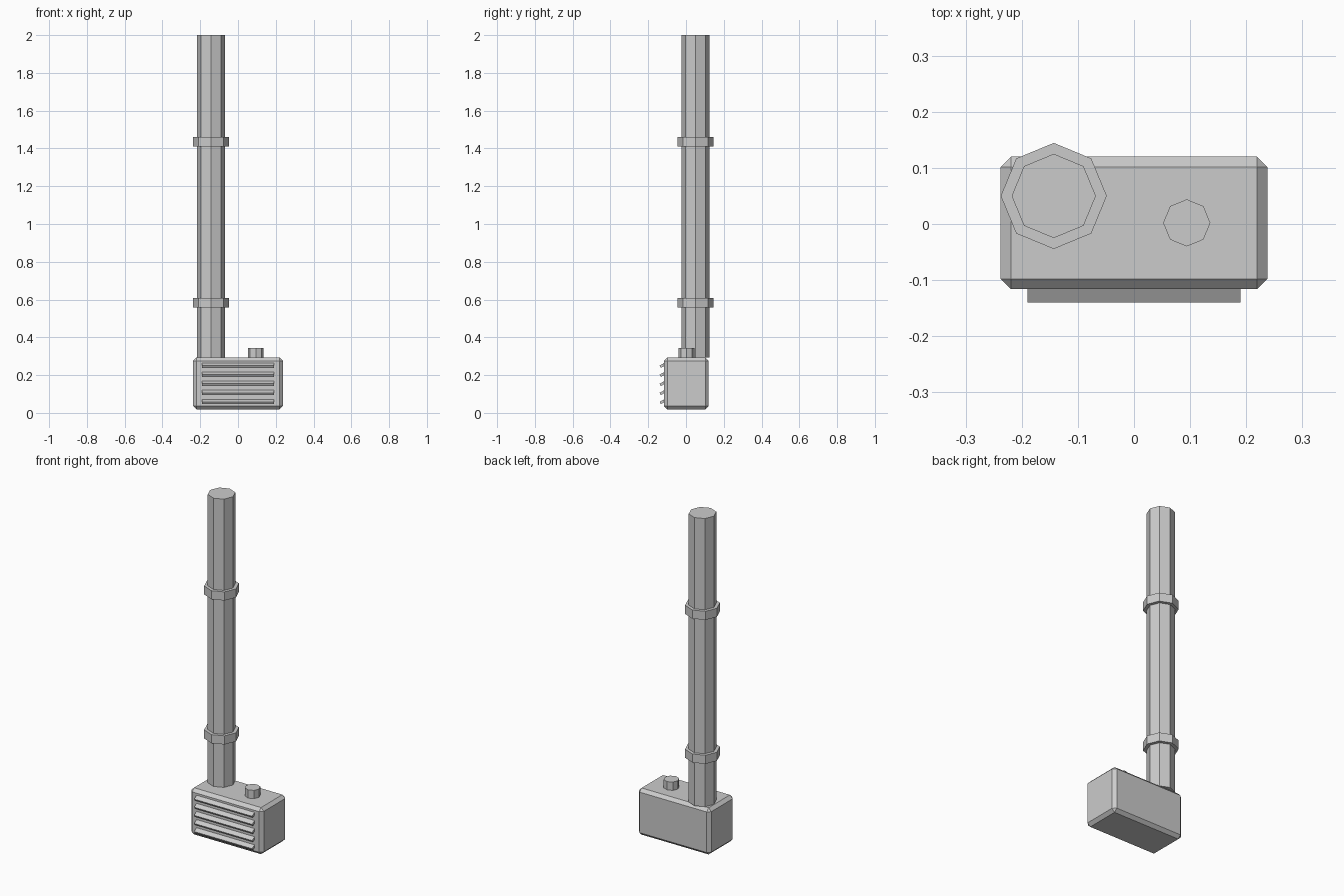
import bpy
from math import radians

if "Cube" in bpy.data.objects:
    bpy.data.objects.remove(bpy.data.objects["Cube"])


def box(name, loc, size, rot_x=0.0):
    bpy.ops.mesh.primitive_cube_add(size=1, location=loc, rotation=(rot_x, 0, 0))
    ob = bpy.context.object
    ob.name = name
    ob.scale = size
    bpy.ops.object.transform_apply(location=False, rotation=False, scale=True)
    return ob


def octagon(name, x, y, radius, z0, z1):
    bpy.ops.mesh.primitive_cylinder_add(
        vertices=8, radius=radius, depth=z1 - z0, location=(x, y, (z0 + z1) / 2))
    bpy.context.object.name = name
    return bpy.context.object


# Chamfered main housing
housing = box("housing", (0, 0.002, 0.156), (0.475, 0.236, 0.276))
bevel = housing.modifiers.new("chamfer", "BEVEL")
bevel.width = 0.018
bevel.segments = 1

# Tilted vent slats on the front
for i in range(5):
    box(f"vent_slat_{i + 1}", (0, -0.116, 0.064 + i * 0.048),
        (0.38, 0.047, 0.014), radians(30))

# Tall pipe with two collars
PX, PY = -0.143, 0.05
octagon("pipe", PX, PY, 0.075, 0.294, 2.0)
octagon("lower_collar", PX, PY, 0.0945, 0.557, 0.608)
octagon("upper_collar", PX, PY, 0.0945, 1.409, 1.460)

# Filler cap
octagon("filler_cap", 0.094, 0.002, 0.042, 0.29, 0.343)
